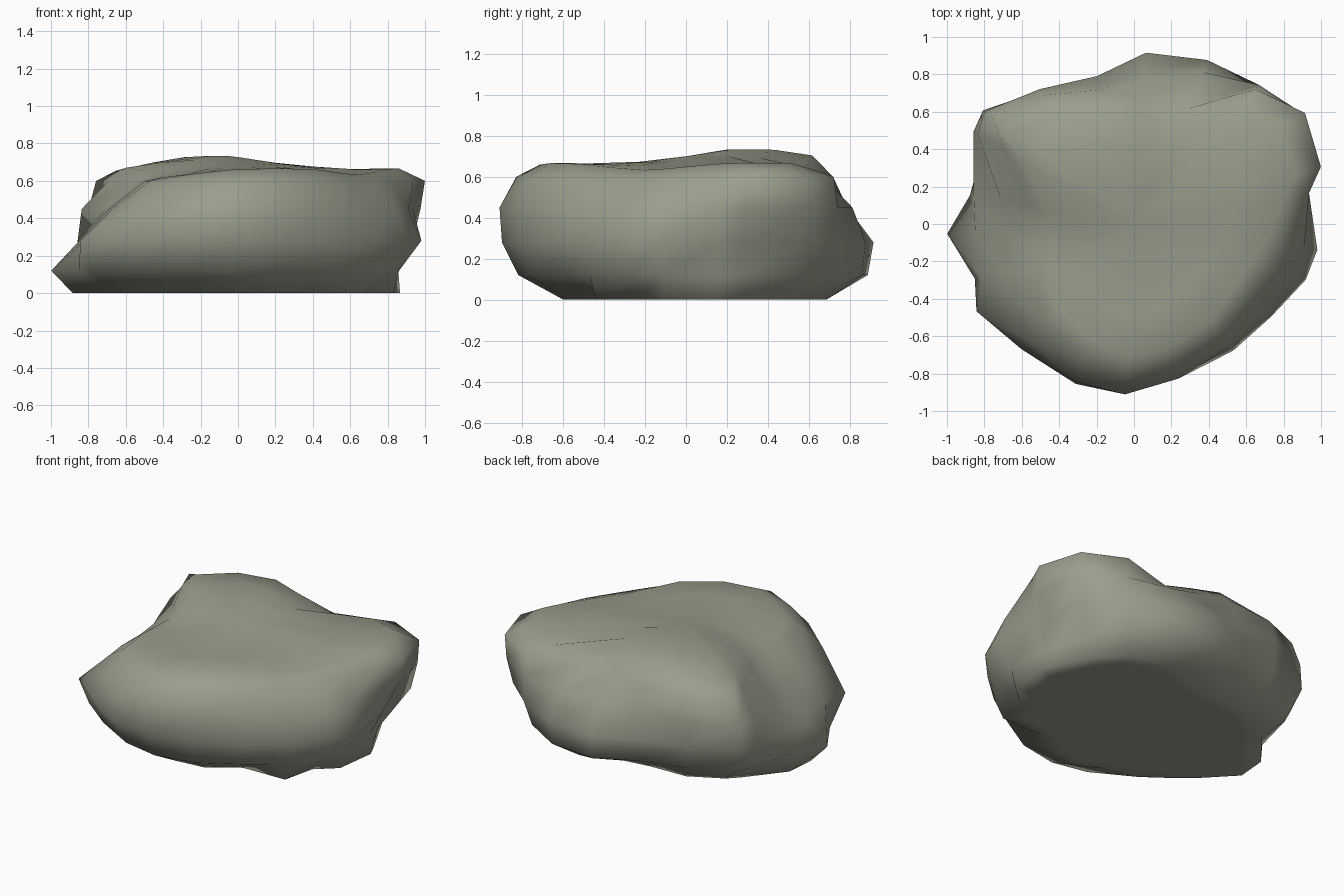
import bpy, bmesh, math

if "Cube" in bpy.data.objects:
    bpy.data.objects.remove(bpy.data.objects["Cube"])

# Compass angles (degrees) placed on the corners and hollows of the boulder
ANGLES = [-8, 10, 17, 33, 48, 66, 86, 104, 125, 143, 150,
          170, 183, 199, 209, 228, 250, 267, 286, 308, 326, 342]

# Outline radius at each angle, one row per height
OUTLINES = {
    0.00: [.84, .88, .86, .85, .83, .75, .60, .59, .69, .76, .78,
           .88, .885, .74, .68, .62, .55, .60, .60, .57, .79, .74],
    0.12: [.87, .87, .88, .89, .95, .94, .89, .78, .83, .94, .92,
           .89, 1.0, .90, .90, .83, .82, .82, .80, .78, .84, .87],
    0.28: [.99, .95, .93, 1.04, 1.0, .96, .918, .815, .87, 1.01, .99,
           .87, .85, .87, .963, .90, .91, .90, .86, .86, .885, .965],
    0.45: [.92, .95, 1.02, 1.08, 1.0, .89, .79, .77, .88, 1.0, .965,
           .72, .69, .73, .77, .84, .90, .912, .86, .83, .83, .88],
    0.60: [.82, .95, 1.045, 1.09, .97, .67, .67, .74, .84, .95, .80,
           .56, .49, .52, .57, .70, .77, .83, .80, .77, .74, .77],
}


def bump(x, y, cx, cy, width):
    return math.exp(-((x - cx) ** 2 + (y - cy) ** 2) / width)


def top_height(x, y):
    # low crown behind the middle, notch in the back edge, worn slopes around it
    return (.668 + .075 * bump(x, y, -.15, .3, .15)
            - .09 * bump(x, y, .32, .66, .06)
            - .07 * bump(x, y, -.5, -.1, .08)
            - .035 * bump(x, y, .62, -.2, .08)
            - .04 * bump(x, y, -.4, -.55, .1)
            - .025 * bump(x, y, -.68, .5, .04))


bm = bmesh.new()


def add_ring(radii, height):
    ring = []
    for a, r in zip(ANGLES, radii):
        x, y = r * math.cos(math.radians(a)), r * math.sin(math.radians(a))
        ring.append(bm.verts.new((x, y, height(x, y) if callable(height) else height)))
    return ring


# Flat underside border, sides, then shrinking rings over the top
rings = [add_ring([r * .85 for r in OUTLINES[0.00]], 0)]
rings += [add_ring(r, z) for z, r in OUTLINES.items()]
rim = OUTLINES[0.60]
rings += [add_ring([r * s for r in rim], top_height) for s in (.86, .6, .3)]

n = len(ANGLES)
for low, high in zip(rings, rings[1:]):
    for i in range(n):
        j = (i + 1) % n
        bm.faces.new((low[i], low[j], high[j], high[i]))

# Closed crown and flat underside
crown = bm.verts.new((0, 0, top_height(0, 0)))
foot = bm.verts.new((0, 0, 0))
for i in range(n):
    j = (i + 1) % n
    bm.faces.new((rings[-1][i], rings[-1][j], crown))
    bm.faces.new((rings[0][j], rings[0][i], foot))

bmesh.ops.recalc_face_normals(bm, faces=bm.faces)
for f in bm.faces:
    f.smooth = True

mesh = bpy.data.meshes.new("boulder")
bm.to_mesh(mesh)
bm.free()

# Stone colour
stone = bpy.data.materials.new("grey green stone")
stone.diffuse_color = (.32, .345, .265, 1)
stone.use_nodes = True
stone.node_tree.nodes["Principled BSDF"].inputs["Base Color"].default_value = stone.diffuse_color
mesh.materials.append(stone)

boulder = bpy.data.objects.new("boulder", mesh)
bpy.context.collection.objects.link(boulder)
